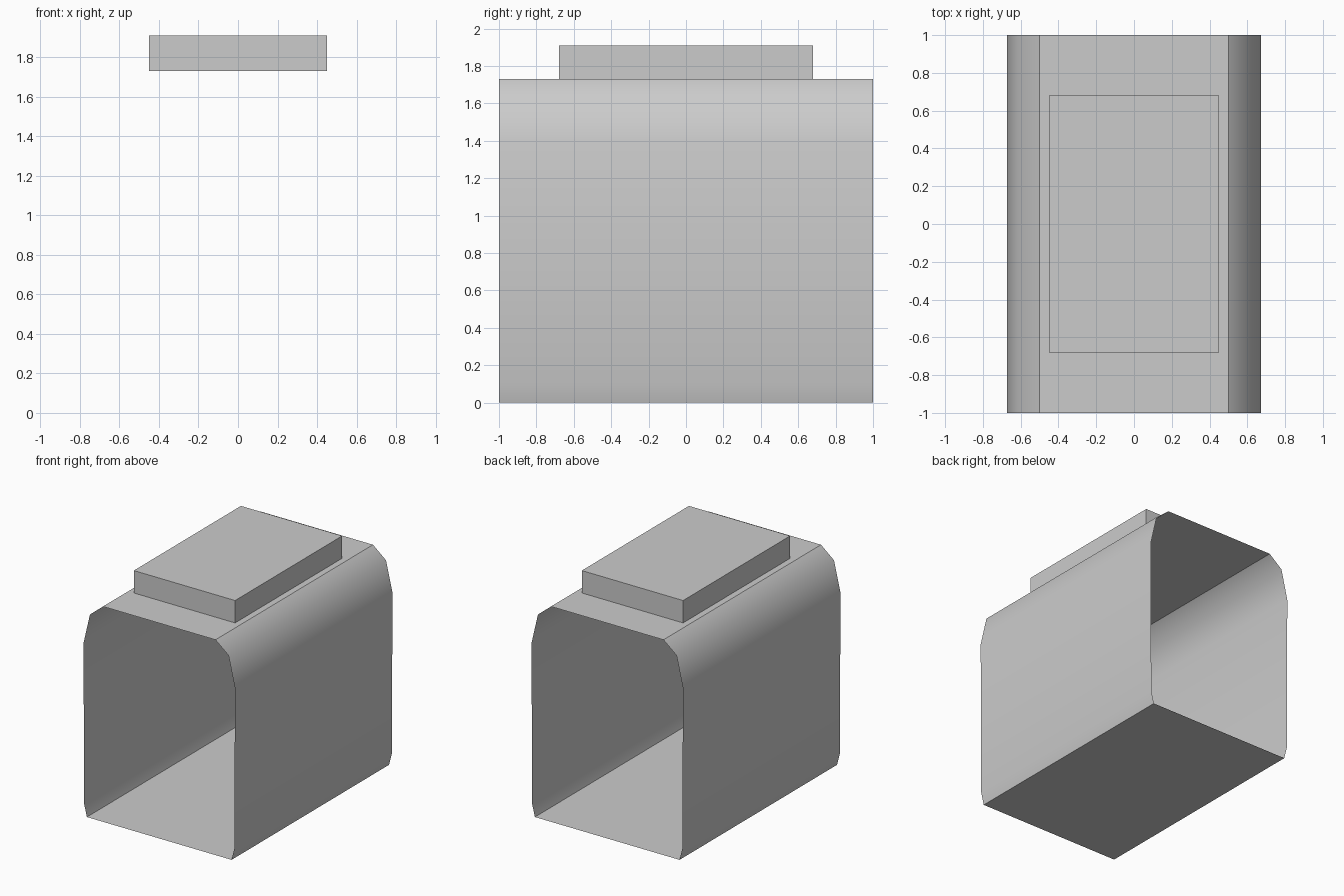
import bpy
import bmesh

cube = bpy.data.objects.get("Cube")
if cube:
    bpy.data.objects.remove(cube, do_unlink=True)

# Single plain grey
GREY = (0.6, 0.6, 0.6, 1)
grey = bpy.data.materials.new("plain_grey")
grey.use_nodes = True
grey.diffuse_color = GREY
grey.node_tree.nodes["Principled BSDF"].inputs["Base Color"].default_value = GREY


def add_object(name, bm):
    mesh = bpy.data.meshes.new(name)
    bm.to_mesh(mesh)
    bm.free()
    mesh.materials.append(grey)
    obj = bpy.data.objects.new(name, mesh)
    bpy.context.collection.objects.link(obj)
    return obj


# Open sleeve: half profile (x, z) from floor to roof, mirrored and swept along y
half = [(0.643, 0), (0.668, 0.1), (0.673, 1.39), (0.616, 1.635), (0.5, 1.73)]
profile = half + [(-x, z) for x, z in reversed(half)]
bm = bmesh.new()
front, back = [[bm.verts.new((x, y, z)) for x, z in profile] for y in (-1, 1)]
count = len(profile)
for i in range(count):
    j = (i + 1) % count
    face = bm.faces.new((front[i], back[i], back[j], front[j]))
    face.smooth = True
bm.normal_update()
# Outward normals, with crisp borders around the flat roof and floor
if bm.faces[:][0].normal.x < 0:
    bmesh.ops.reverse_faces(bm, faces=bm.faces[:])
    bm.normal_update()
for face in bm.faces:
    if abs(face.normal.z) > 0.99:
        face.smooth = False
        for edge in face.edges:
            edge.smooth = False
add_object("open_sleeve", bm)

# Flat block on the roof, open where it meets the sleeve
bm = bmesh.new()
bmesh.ops.create_cube(bm, size=1)
bmesh.ops.scale(bm, vec=(0.9, 1.36, 0.18), verts=bm.verts)
bmesh.ops.translate(bm, vec=(0, 0, 1.82), verts=bm.verts)
bm.normal_update()
bottom = [f for f in bm.faces if f.normal.z < -0.9]
bmesh.ops.delete(bm, geom=bottom, context="FACES_ONLY")
add_object("roof_block", bm)
